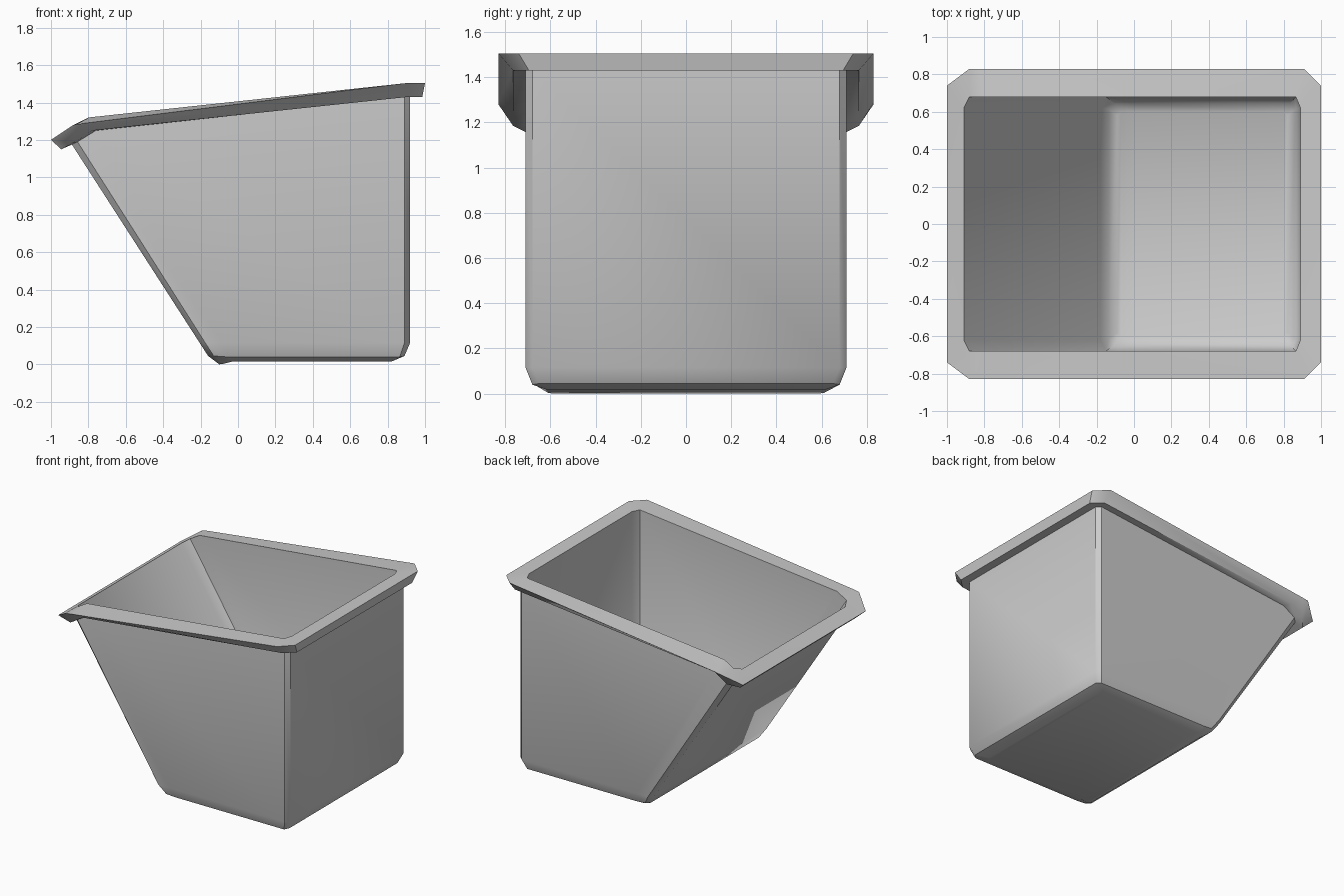
import bpy, bmesh, math

if "Cube" in bpy.data.objects:
    bpy.data.objects.remove(bpy.data.objects["Cube"])


def ring(half_y, cut, right, right_corner, kink, left_corner, left):
    """Corner-cut rectangular loop; each argument after cut is an (x, z) pair."""
    side = [(*right, half_y - cut), (*right_corner, half_y), (*kink, half_y),
            (*left_corner, half_y), (*left, half_y - cut)]
    back = [(x, y, z) for x, z, y in side]
    front = [(x, -y, z) for x, y, z in reversed(back)]
    return back + front


rings = [
    # Inside: floor, rounded foot and walls
    ring(.60, .02, (.82, .045), (.80, .045), (.0, .045), (-.07, .045), (-.09, .045)),
    ring(.645, .03, (.865, .07), (.835, .07), (.0, .07), (-.105, .07), (-.135, .07)),
    ring(.68, .06, (.89, .13), (.865, .13), (-.08, .13), (-.15, .13), (-.18, .13)),
    ring(.68, .06, (.89, 1.50), (.865, 1.497), (-.80, 1.32), (-.88, 1.273), (-.91, 1.255)),
    # Rim: outer top edge and undercut lower edge
    ring(.83, .09, (1.0, 1.505), (.91, 1.505), (-.83, 1.288), (-.88, 1.28), (-1.0, 1.20)),
    ring(.765, .07, (.985, 1.43), (.91, 1.43), (-.78, 1.25), (-.88, 1.185), (-.945, 1.15)),
    # Outside: walls and rounded foot
    ring(.71, .03, (.92, 1.43), (.89, 1.43), (-.76, 1.25), (-.858, 1.19), (-.888, 1.175)),
    ring(.71, .03, (.92, .115), (.89, .115), (-.08, .115), (-.175, .115), (-.205, .115)),
    ring(.68, .03, (.89, .045), (.865, .04), (-.06, .04), (-.13, .045), (-.16, .045)),
    ring(.61, .03, (.82, .015), (.79, .015), (-.03, .015), (-.08, .003), (-.10, .0)),
]

# Bin: skin consecutive loops, then close the floor inside and out
bm = bmesh.new()
loops = [[bm.verts.new(p) for p in r] for r in rings]
n = len(loops[0])
for a, b in zip(loops, loops[1:]):
    for i in range(n):
        j = (i + 1) % n
        bm.faces.new((a[i], a[j], b[j], b[i]))
for loop in (loops[0], loops[-1]):
    for i in range(n // 2 - 1):
        bm.faces.new((loop[i], loop[i + 1], loop[n - 2 - i], loop[n - 1 - i]))
bmesh.ops.recalc_face_normals(bm, faces=bm.faces)

mesh = bpy.data.meshes.new("bin")
bm.to_mesh(mesh)
bm.free()
obj = bpy.data.objects.new("bin", mesh)
bpy.context.collection.objects.link(obj)
bpy.context.view_layer.objects.active = obj
obj.select_set(True)
bpy.ops.object.shade_smooth_by_angle(angle=math.radians(40))
